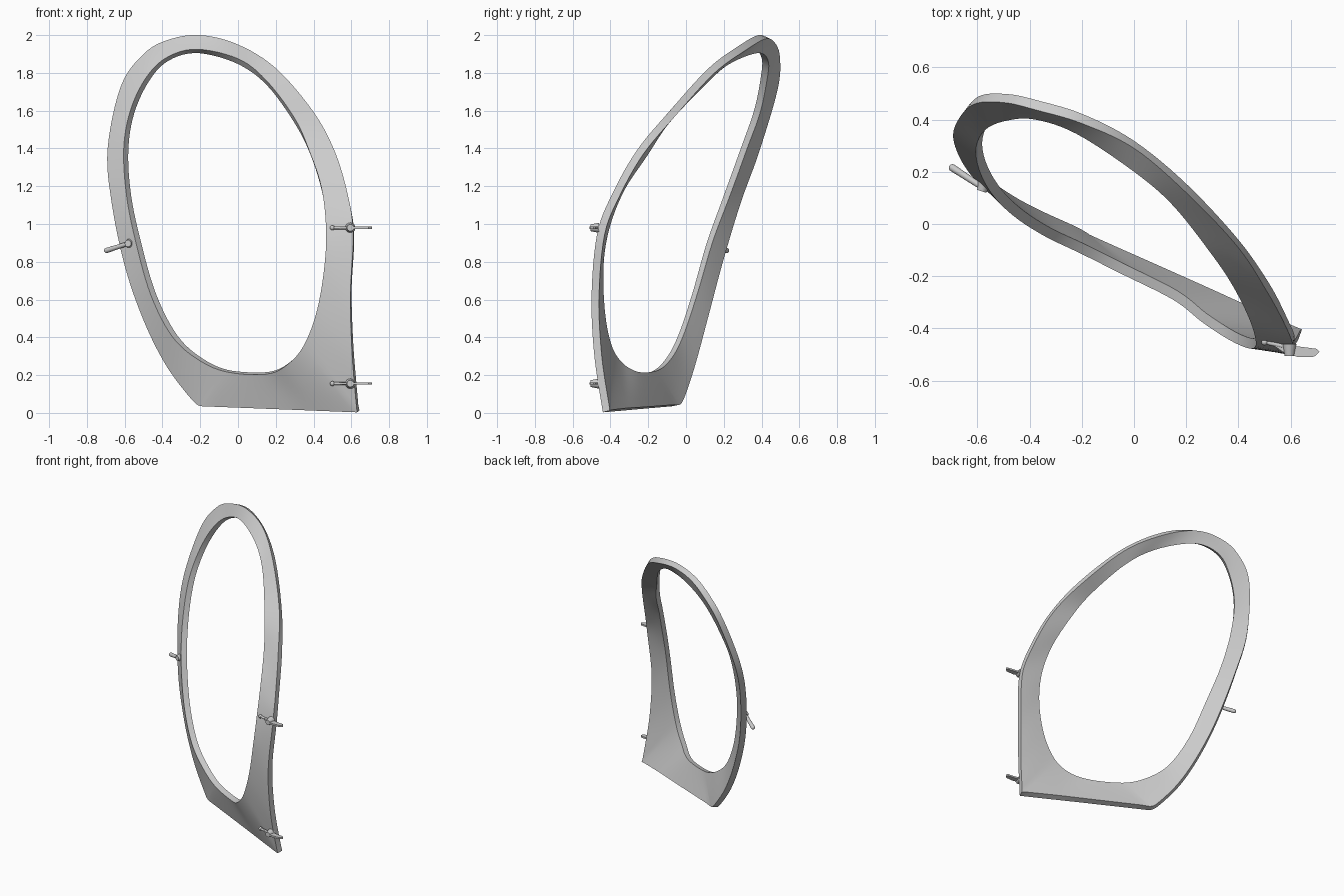
import bpy, bmesh, math
from mathutils import Vector

if "Cube" in bpy.data.objects:
    bpy.data.objects.remove(bpy.data.objects["Cube"])

# Front-face stations: outer rim point, inner rim point (counter-clockwise from lower right corner)
ST = [
    (.63, -.44, .003, .35, -.435, .36), (.605, -.485, .3, .42, -.47, .55),
    (.595, -.5, .62, .46, -.475, .8), (.61, -.47, .95, .465, -.44, 1.0),
    (.58, -.39, 1.16, .44, -.36, 1.2), (.51, -.26, 1.39, .38, -.24, 1.38),
    (.395, -.085, 1.6, .3, -.12, 1.56), (.2, .12, 1.825, .15, .07, 1.76),
    (0, .29, 1.95, 0, .2, 1.875), (-.2, .385, 2.0, -.22, .345, 1.925),
    (-.37, .435, 1.975, -.38, .4, 1.88), (-.5, .465, 1.9, -.49, .395, 1.77),
    (-.62, .455, 1.73, -.57, .36, 1.6), (-.69, .36, 1.4, -.605, .29, 1.4),
    (-.67, .26, 1.12, -.59, .2, 1.15), (-.6, .16, .78, -.54, .11, .9),
    (-.5, .085, .49, -.46, .03, .62), (-.38, .02, .25, -.345, -.045, .4),
    (-.24, -.045, .065, -.2, -.115, .275), (-.19, -.075, .035, -.05, -.19, .215),
    (.25, -.27, .018, .15, -.29, .205), (.45, -.36, .01, .26, -.375, .255),
]
CORNERS = {0, 19}
N, SUB, CROSS = len(ST), 6, 4


def spline(pts, corners):
    out = []
    for i in range(N):
        a, b = pts[i], pts[(i + 1) % N]
        p = a if i in corners else pts[i - 1]
        q = b if (i + 1) % N in corners else pts[(i + 2) % N]
        for k in range(SUB):
            t = k / SUB
            out.append(.5 * (2 * a + (b - p) * t + (2 * p - 5 * a + 4 * b - q) * t * t
                             + (3 * a - p - 3 * b + q) * t ** 3))
    return out


def finish(name, bm, smooth=35):
    me = bpy.data.meshes.new(name)
    bm.to_mesh(me)
    bm.free()
    ob = bpy.data.objects.new(name, me)
    bpy.context.collection.objects.link(ob)
    bpy.ops.object.select_all(action='DESELECT')
    ob.select_set(True)
    bpy.context.view_layer.objects.active = ob
    bpy.ops.object.shade_smooth_by_angle(angle=math.radians(smooth))
    return ob


def rod(bm, a, b, r1, r2):
    a, b = Vector(a), Vector(b)
    d = b - a
    m = d.to_track_quat('Z', 'Y').to_matrix().to_4x4()
    m.translation = (a + b) / 2
    bmesh.ops.create_cone(bm, cap_ends=True, segments=16, radius1=r1, radius2=r2,
                          depth=d.length, matrix=m)


def ball(bm, p, r):
    vs = bmesh.ops.create_uvsphere(bm, u_segments=16, v_segments=8, radius=r)['verts']
    bmesh.ops.translate(bm, verts=vs, vec=p)


# Curved panel frame: bridge outer and inner rims, thicken backwards
outer = spline([Vector(s[:3]) for s in ST], CORNERS)
inner = spline([Vector(s[3:]) for s in ST], ())
bm = bmesh.new()
rows = [[bm.verts.new(o.lerp(i, c / CROSS)) for c in range(CROSS + 1)]
        for o, i in zip(outer, inner)]
for r, row in enumerate(rows):
    nxt = rows[(r + 1) % len(rows)]
    for c in range(CROSS):
        bm.faces.new((row[c], nxt[c], nxt[c + 1], row[c + 1]))
frame = finish("window_frame", bm)
sol = frame.modifiers.new("thickness", 'SOLIDIFY')
sol.thickness = .04
sol.offset = -1
bpy.ops.object.modifier_apply(modifier=sol.name)
bpy.ops.object.shade_smooth_by_angle(angle=math.radians(35))

# Hinges: flat leaf, pin and knob
LEAF = [(.53, -.462), (.6, -.465), (.7, -.478), (.71, -.49), (.69, -.508), (.63, -.51), (.57, -.49)]
for name, z in (("lower_hinge", .155), ("upper_hinge", .98)):
    bm = bmesh.new()
    f = bm.faces.new([bm.verts.new((x, y, z - .006)) for x, y in LEAF])
    ext = bmesh.ops.extrude_face_region(bm, geom=[f])['geom']
    bmesh.ops.translate(bm, verts=[v for v in ext if isinstance(v, bmesh.types.BMVert)], vec=(0, 0, .012))
    bmesh.ops.recalc_face_normals(bm, faces=bm.faces)
    rod(bm, (.5, -.452, z), (.6, -.475, z), .008, .008)
    ball(bm, (.5, -.452, z), .013)
    rod(bm, (.595, -.505, z), (.595, -.46, z), .018, .027)
    finish(name, bm)

# Latch handle on the left edge
bm = bmesh.new()
rod(bm, (-.58, .14, .897), (-.695, .215, .86), .011, .014)
ball(bm, (-.695, .215, .86), .014)
rod(bm, (-.583, .125, .897), (-.57, .165, .897), .018, .028)
finish("latch_handle", bm)
